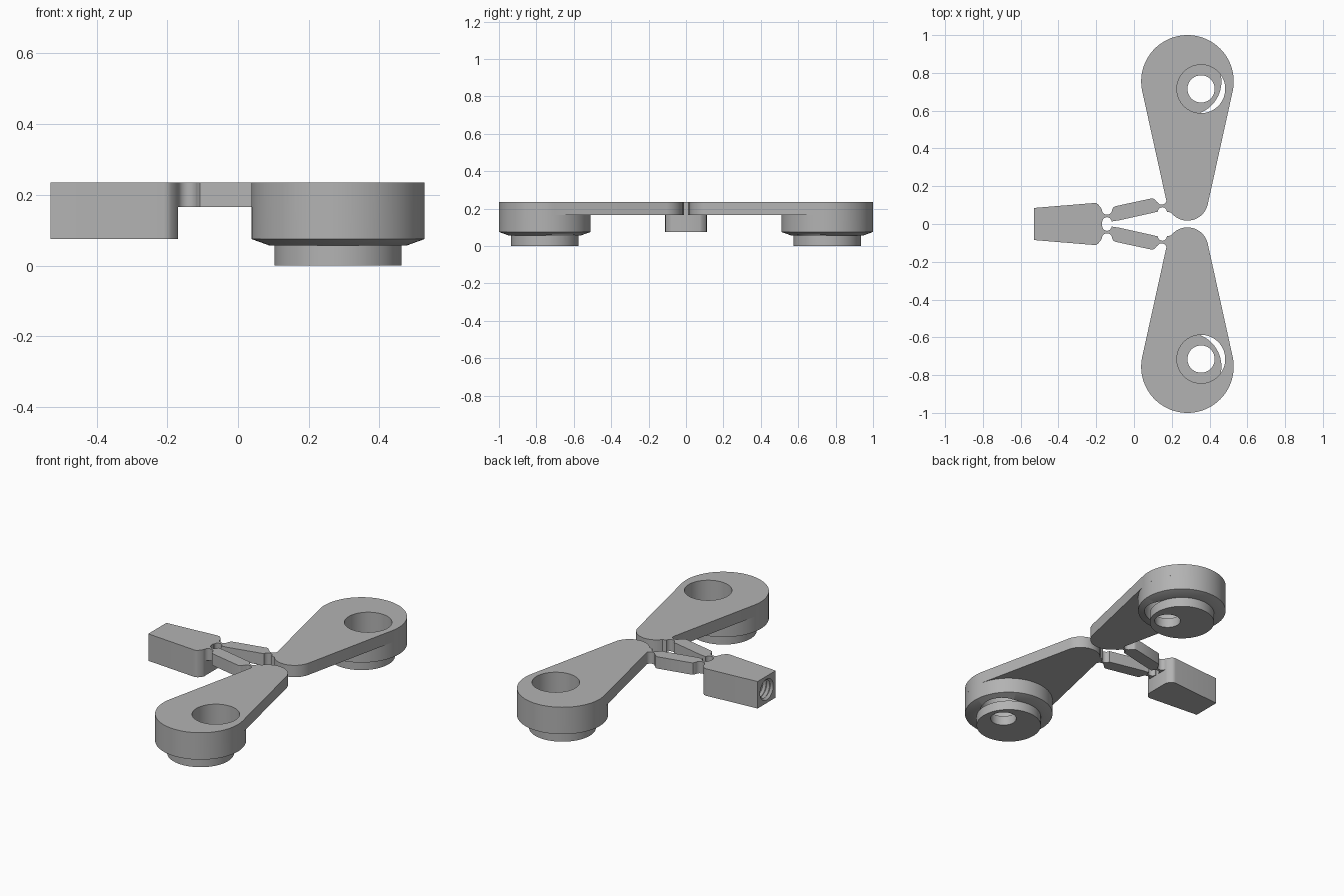
import bpy, bmesh
from math import sin, cos, pi, asin, radians

cube = bpy.data.objects.get("Cube")
if cube:
    bpy.data.objects.remove(cube)

TOP, THIN, LOW = 0.235, 0.165, 0.075

grey = bpy.data.materials.new("plain grey")
grey.use_nodes = True
colour = (0.45, 0.45, 0.45, 1)
grey.diffuse_color = colour
grey.node_tree.nodes["Principled BSDF"].inputs["Base Color"].default_value = colour


def make_object(name, bm):
    bmesh.ops.recalc_face_normals(bm, faces=bm.faces)
    mesh = bpy.data.meshes.new(name)
    bm.to_mesh(mesh)
    bm.free()
    mesh.materials.append(grey)
    ob = bpy.data.objects.new(name, mesh)
    bpy.context.collection.objects.link(ob)
    return ob


def prism(name, outline, z0, z1):
    bm = bmesh.new()
    face = bm.faces.new([bm.verts.new((x, y, z0)) for x, y in outline])
    top = bmesh.ops.extrude_face_region(bm, geom=[face])
    verts = [v for v in top["geom"] if isinstance(v, bmesh.types.BMVert)]
    bmesh.ops.translate(bm, verts=verts, vec=(0, 0, z1 - z0))
    return make_object(name, bm)


def lathe(name, profile, place, n=72):
    """Closed solid of revolution; place(r cos, r sin, h) gives the position."""
    bm = bmesh.new()
    rings = [[bm.verts.new(place(r * cos(2 * pi * i / n), r * sin(2 * pi * i / n), h))
              for i in range(n)] for r, h in profile]
    for a, b in zip(rings, rings[1:]):
        for i in range(n):
            j = (i + 1) % n
            bm.faces.new((a[i], a[j], b[j], b[i]))
    bm.faces.new(rings[0])
    bm.faces.new(rings[-1])
    return make_object(name, bm)


def arc(cx, cy, r, a0, a1, n):
    return [(cx + r * cos(a0 + (a1 - a0) * i / n), cy + r * sin(a0 + (a1 - a0) * i / n))
            for i in range(n + 1)]


def combine(target, tool, operation):
    mod = target.modifiers.new(operation, "BOOLEAN")
    mod.operation, mod.object, mod.solver = operation, tool, "EXACT"
    bpy.context.view_layer.objects.active = target
    bpy.ops.object.modifier_apply(modifier=mod.name)
    bpy.data.objects.remove(tool)


def smooth(ob):
    bpy.ops.object.select_all(action="DESELECT")
    ob.select_set(True)
    bpy.context.view_layer.objects.active = ob
    bpy.ops.object.shade_smooth_by_angle(angle=radians(30))


# Tapered arm plate: hull of a large and a small circle
AX, BIG_Y, BIG_R, SMALL_Y, SMALL_R = 0.283, 0.755, 0.245, 0.128, 0.11
tilt = asin((BIG_R - SMALL_R) / (BIG_Y - SMALL_Y))
outline = (arc(AX, BIG_Y, BIG_R, -tilt, pi + tilt, 48)
           + arc(AX, SMALL_Y, SMALL_R, pi + tilt, 2 * pi - tilt, 32))
arm = prism("left_arm", outline, THIN, TOP)

# Round hub under the wide end, with a chamfer and a foot
hub = lathe("hub", [(0.18, 0), (0.18, 0.057), (0.195, 0.057), (BIG_R, LOW), (BIG_R, TOP)],
            lambda a, b, h: (AX + a, BIG_Y + b, h), 96)
combine(arm, hub, "UNION")

# Link with a thin flexure neck at each end
upper = (arc(-0.143, 0.076, 0.027, pi, 2 * pi, 10)
         + [(-0.108, 0.09), (-0.095, 0.095), (0.095, 0.136), (0.108, 0.132), (0.12, 0.118)]
         + arc(0.147, 0.127, 0.025, pi * 1.15, 2 * pi, 8) + [(0.2, 0.16)])
lower = ([(0.2, 0.06)] + arc(0.15, 0.065, 0.024, 0, pi, 8)
         + [(0.116, 0.063), (-0.085, 0.018), (-0.108, 0.016)]
         + arc(-0.143, 0.012, 0.024, 0, pi, 10) + [(-0.17, 0.012)])
link = prism("link", [(-0.17, 0.076)] + upper[1:] + lower, THIN, TOP)
combine(arm, link, "UNION")

# Stepped bore through the hub
bore = lathe("bore", [(0.072, -0.1), (0.072, 0.057), (0.128, 0.057), (0.128, 0.4)],
             lambda a, b, h: (0.355 + a, 0.715 + b, h))
combine(arm, bore, "DIFFERENCE")
smooth(arm)

# Mirrored arm on the other side
other = arm.copy()
other.name = "right_arm"
other.data = arm.data.copy()
for v in other.data.vertices:
    v.co.y = -v.co.y
other.data.flip_normals()
bpy.context.collection.objects.link(other)

# Tapered mounting block with rounded inner corners
half = [(-0.53, 0.085), (-0.212, 0.111), (-0.2, 0.11), (-0.19, 0.104),
        (-0.174, 0.084), (-0.17, 0.074)]
block = prism("mounting_block", half + [(x, -y) for x, y in reversed(half)], LOW, TOP)

# Threaded socket in the end of the block
PITCH, TURNS = 0.024, 11
thread = [(0.062, -0.56)]
for i in range(TURNS):
    x = -0.53 + i * PITCH
    thread += [(0.062, x), (0.05, x + PITCH / 2)]
thread.append((0.05, -0.53 + TURNS * PITCH))
socket = lathe("socket", thread, lambda a, b, h: (h, a, 0.155 + b), 40)
combine(block, socket, "DIFFERENCE")
smooth(block)
